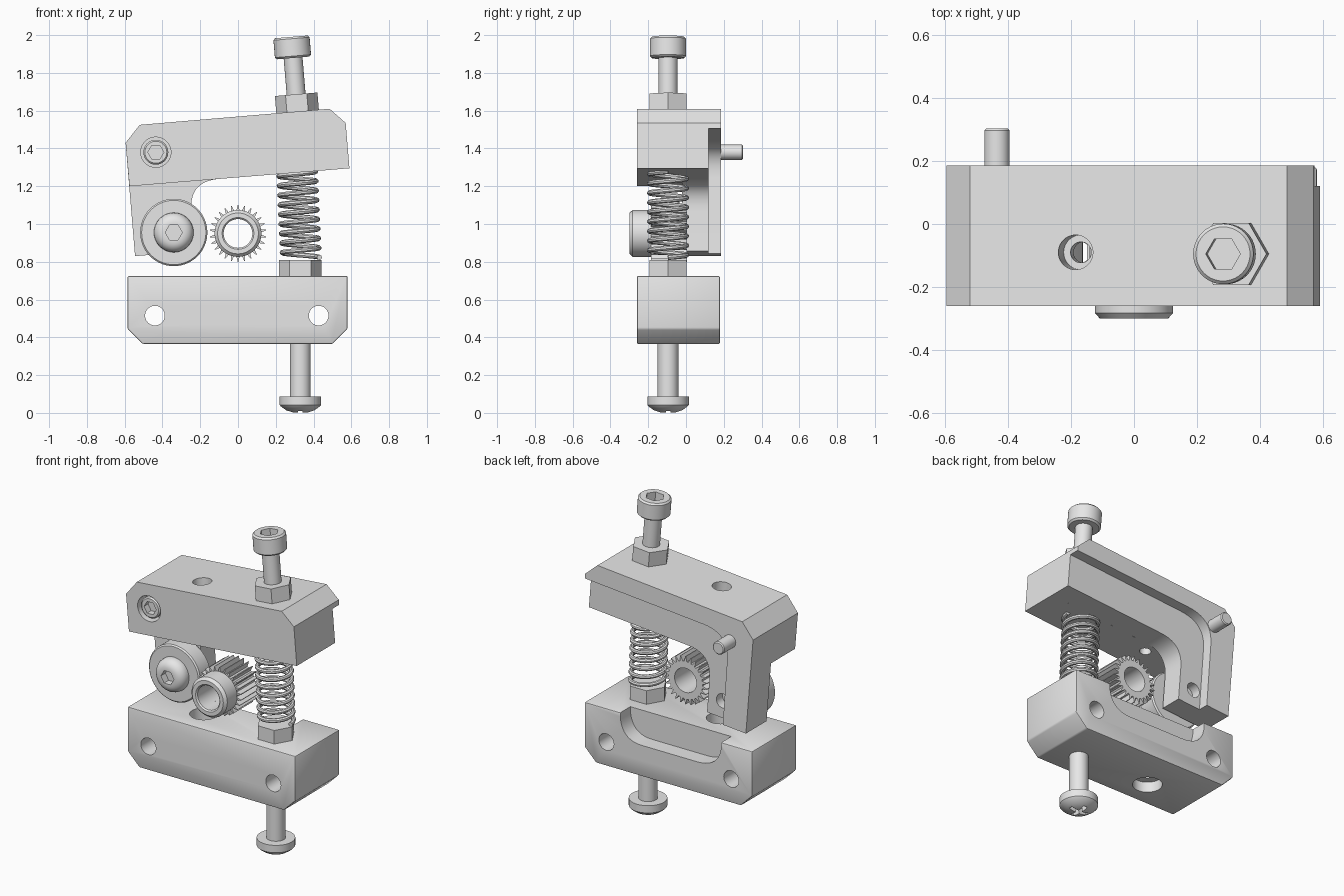
import bpy, bmesh
from math import sin, cos, pi
from mathutils import Matrix, Vector

cube = bpy.data.objects.get("Cube")
if cube:
    bpy.data.objects.remove(cube)

grey = bpy.data.materials.new("plain_grey")
grey.use_nodes = True
grey.diffuse_color = (0.8, 0.8, 0.8, 1)
grey.node_tree.nodes["Principled BSDF"].inputs["Base Color"].default_value = (0.8, 0.8, 0.8, 1)

parts = []
TILT = Matrix.Rotation(-0.083, 4, 'Y')      # lean of the swinging arm
FORWARD = Matrix.Rotation(pi / 2, 4, 'X')   # local z points to the front
UP = Matrix.Identity(4)


def finish(name, bm):
    bmesh.ops.recalc_face_normals(bm, faces=bm.faces)
    mesh = bpy.data.meshes.new(name)
    bm.to_mesh(mesh)
    bm.free()
    mesh.materials.append(grey)
    obj = bpy.data.objects.new(name, mesh)
    bpy.context.collection.objects.link(obj)
    parts.append(obj)
    return obj


def prism(name, points, y0, y1):
    """Extrude an (x, z) outline from y0 to y1."""
    bm = bmesh.new()
    face = bm.faces.new([bm.verts.new((x, y0, z)) for x, z in points])
    new = bmesh.ops.extrude_face_region(bm, geom=[face])["geom"]
    verts = [v for v in new if isinstance(v, bmesh.types.BMVert)]
    bmesh.ops.translate(bm, verts=verts, vec=(0, y1 - y0, 0))
    return finish(name, bm)


def lathe(name, profile, loc, turn=UP, steps=40, closed=False):
    """Spin an (r, h) profile around its local z axis."""
    bm = bmesh.new()
    verts = [bm.verts.new((r, 0, h)) for r, h in profile]
    edges = [bm.edges.new(pair) for pair in zip(verts, verts[1:])]
    if closed:
        edges.append(bm.edges.new((verts[-1], verts[0])))
    bmesh.ops.spin(bm, geom=verts + edges, cent=(0, 0, 0), axis=(0, 0, 1),
                   angle=2 * pi, steps=steps)
    bmesh.ops.remove_doubles(bm, verts=bm.verts, dist=1e-4)
    bmesh.ops.transform(bm, matrix=Matrix.Translation(loc) @ turn, verts=bm.verts)
    return finish(name, bm)


def rod(name, r, h0, h1, loc, turn=UP, steps=40, c=0.0):
    """Cylinder or regular prism with an optional chamfer c on both ends."""
    side = [(r - c, h0), (r, h0 + c), (r, h1 - c), (r - c, h1)] if c else [(r, h0), (r, h1)]
    return lathe(name, [(0, h0)] + side + [(0, h1)], loc, turn, steps)


def bake(obj):
    graph = bpy.context.evaluated_depsgraph_get()
    mesh = bpy.data.meshes.new_from_object(obj.evaluated_get(graph))
    obj.modifiers.clear()
    obj.data = mesh


def cut(obj, *cutters):
    for c in cutters:
        mod = obj.modifiers.new("cut", 'BOOLEAN')
        mod.operation, mod.solver, mod.object = 'DIFFERENCE', 'EXACT', c
        bake(obj)
        parts.remove(c)
        bpy.data.objects.remove(c)


def fillet(a, corner, b, n=10):
    a, corner, b = Vector(a), Vector(corner), Vector(b)
    return [tuple(a * (1 - t) ** 2 + corner * 2 * t * (1 - t) + b * t * t)
            for t in (i / n for i in range(n + 1))]


# Lower block with mounting holes, filament hole and rear pocket
base = prism("lower_block", [(-0.585, 0.725), (-0.585, 0.445), (-0.505, 0.365),
                             (0.5, 0.365), (0.58, 0.445), (0.58, 0.725)], -0.26, 0.18)
bevel = base.modifiers.new("bevel", 'BEVEL')
bevel.width, bevel.segments = 0.008, 2
bake(base)
pocket = ([(-0.37, 0.8)] + fillet((-0.37, 0.7), (-0.36, 0.56), (-0.2, 0.56))
          + fillet((0.18, 0.56), (0.32, 0.56), (0.33, 0.7)) + [(0.33, 0.8)])
path = [(0, 0.3), (0.085, 0.3), (0.085, 0.43), (0.035, 0.43), (0.035, 0.65),
        (0.08, 0.65), (0.08, 0.8), (0, 0.8)]
cut(base, prism("pocket", pocket, 0.08, 0.3),
    lathe("bore", path, (-0.175, -0.09, 0)),
    *[rod("hole", 0.052, -0.4, 0.4, (x, 0, 0.515), FORWARD) for x in (-0.44, 0.427)])

# Swinging arm: front body, L-shaped middle and rear lip
ridge = [(-0.595, 1.43), (-0.52, 1.525), (0.485, 1.61), (0.57, 1.535)]
body = prism("arm_body", [(-0.575, 1.2)] + ridge + [(0.59, 1.295)], -0.26, -0.02)
inner = fillet((-0.10, 1.239), (-0.26, 1.226), (-0.247, 1.07))
leg = prism("arm_leg", [(-0.545, 0.83)] + ridge + [(0.59, 1.295)] + inner
            + [(-0.23, 0.856)], -0.02, 0.12)
lip_inner = fillet((-0.25, 1.437), (-0.43, 1.422), (-0.415, 1.25))
prism("arm_lip", [(-0.545, 0.83)] + ridge + [(0.573, 1.505)] + lip_inner
      + [(-0.385, 0.843)], 0.12, 0.185)
feed = [(0, -0.45), (0.033, -0.45), (0.033, -0.2), (0.055, -0.2), (0.055, 0.1), (0, 0.1)]
cut(body, lathe("feed", feed, (-0.185, -0.09, 1.55), TILT),
    rod("counterbore", 0.08, 0.18, 0.4, (-0.435, 0, 1.38), FORWARD))
cut(leg, rod("hole", 0.045, -0.2, -0.06, (-0.34, 0, 0.955), FORWARD))

# Pivot screw and its protruding end
pivot = rod("pivot_screw_head", 0.066, 0.17, 0.25, (-0.435, 0, 1.38), FORWARD, c=0.008)
cut(pivot, rod("socket", 0.042, 0.21, 0.4, (-0.435, 0, 1.38), FORWARD, 6))
rod("pivot_pin", 0.04, -0.303, -0.1, (-0.435, 0, 1.38), FORWARD, c=0.006)

# Idler bearing with domed screw
rod("idler_bearing", 0.178, 0.035, 0.15, (-0.34, 0, 0.955), FORWARD, 56, c=0.008)
rod("idler_spacer", 0.08, 0.01, 0.04, (-0.34, 0, 0.955), FORWARD)
dome = [(0, 0.14), (0.105, 0.14), (0.105, 0.16)]
dome += [(0.05 + 0.055 * cos(i * pi / 12), 0.16 + 0.055 * sin(i * pi / 12)) for i in range(1, 7)]
button = lathe("idler_screw_head", dome + [(0, 0.215)], (-0.34, 0, 0.955), FORWARD)
cut(button, rod("socket", 0.045, 0.17, 0.4, (-0.34, 0, 0.955), FORWARD, 6))

# Drive gear: sharp teeth and a chamfered hub
TEETH = 26
outline = []
for i in range(TEETH):
    for k, r in ((-0.32, 0.118), (-0.06, 0.15), (0.06, 0.15), (0.32, 0.118)):
        a = 2 * pi * (i + k) / TEETH
        outline.append((r * sin(a), 0.95 + r * cos(a)))
gear = prism("drive_gear_teeth", outline, -0.185, 0.005)
cut(gear, rod("bore", 0.076, -0.2, 0.4, (0, 0, 0.95), FORWARD))
hub = [(0.076, 0.185), (0.124, 0.185), (0.124, 0.283), (0.108, 0.3), (0.084, 0.3), (0.076, 0.292)]
lathe("drive_gear_hub", hub, (0, 0, 0.95), FORWARD, 48, True)

# Upper tension screw with socket head and nut
top = (0.315, -0.095, 1.6)
rod("tension_screw_shaft", 0.05, -0.05, 0.3, top, TILT)
head = rod("tension_screw_head", 0.096, 0.28, 0.392, top, TILT, c=0.01)
cut(head, rod("socket", 0.055, 0.33, 0.5, top, TILT, 6))
rod("upper_nut", 0.113, -0.012, 0.087, top, TILT, 6)

# Lower screw with cross-slot head and nut
low = (0.33, -0.095, 0)
rod("lower_screw_shaft", 0.055, 0.08, 0.4, low)
pan = lathe("lower_screw_head", [(0, 0), (0.04, 0.002), (0.075, 0.014), (0.103, 0.034),
                                 (0.11, 0.042), (0.11, 0.088), (0, 0.088)], low)
for w, d in ((0.06, 0.012), (0.012, 0.06)):
    x, y = low[0], low[1]
    slot = prism("slot", [(x - w, -0.1), (x + w, -0.1), (x + w, 0.04), (x - w, 0.04)], y - d, y + d)
    cut(pan, slot)
rod("lower_nut", 0.113, 0.72, 0.81, low, UP, 6)

# Compression spring
curve = bpy.data.curves.new("spring", 'CURVE')
curve.dimensions = '3D'
curve.bevel_depth, curve.bevel_resolution, curve.use_fill_caps = 0.0135, 2, True
TURNS, STEPS = 9, 24
count = TURNS * STEPS + 1
line = curve.splines.new('POLY')
line.points.add(count - 1)
for i, p in enumerate(line.points):
    t, a = i / (count - 1), 2 * pi * i / STEPS
    p.co = (0.333 - 0.02 * t + 0.098 * cos(a), -0.095 + 0.098 * sin(a), 0.823 + 0.455 * t, 1)
coil = bpy.data.objects.new("spring_path", curve)
bpy.context.collection.objects.link(coil)
mesh = bpy.data.meshes.new_from_object(
    coil.evaluated_get(bpy.context.evaluated_depsgraph_get()))
bpy.data.objects.remove(coil)
mesh.materials.clear()
mesh.materials.append(grey)
spring = bpy.data.objects.new("spring", mesh)
bpy.context.collection.objects.link(spring)
parts.append(spring)

# Smooth round surfaces, keep edges crisp
bpy.ops.object.select_all(action='DESELECT')
for obj in parts:
    obj.select_set(True)
bpy.context.view_layer.objects.active = spring
bpy.ops.object.shade_smooth_by_angle(angle=pi / 6)
